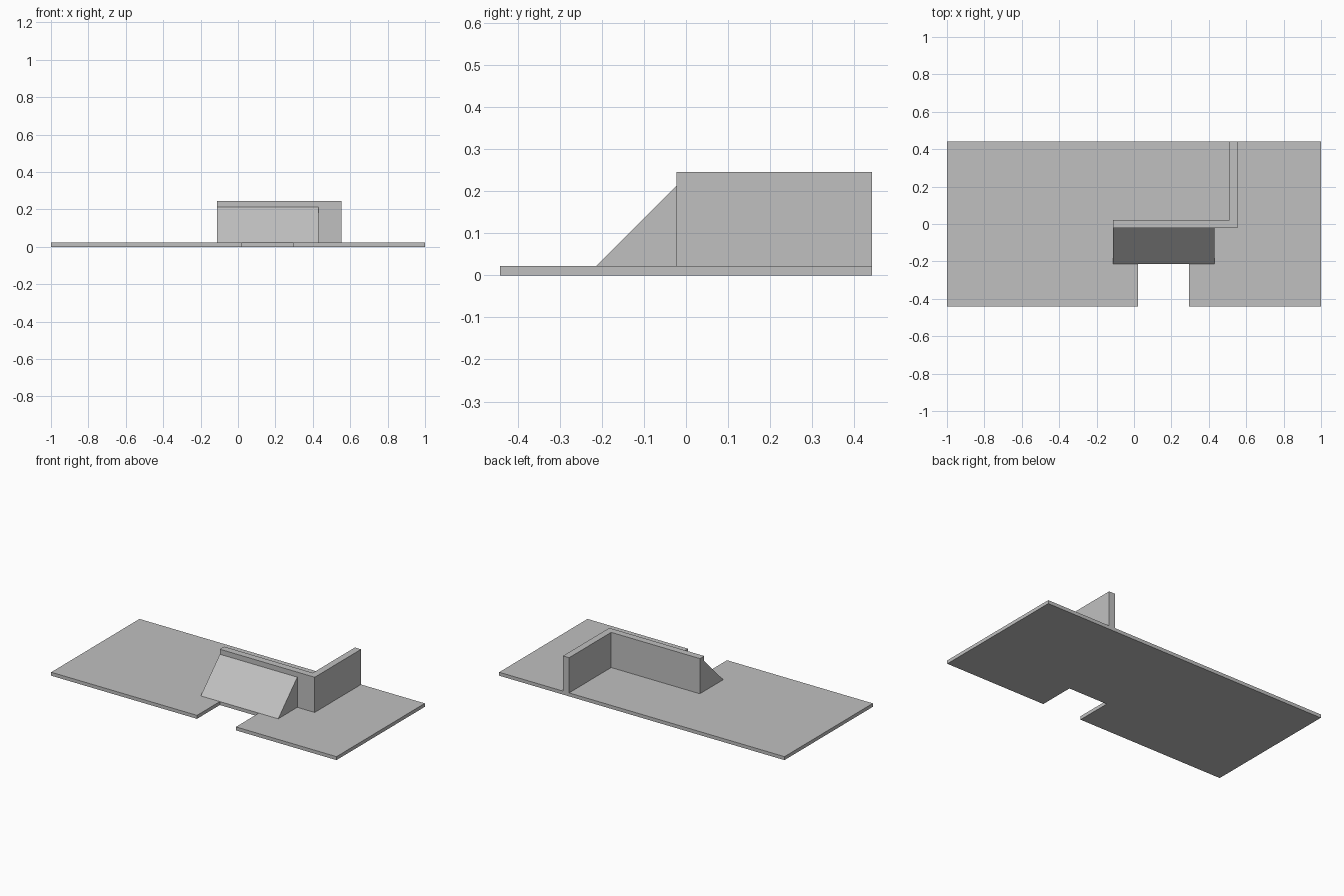
import bpy
import bmesh
from mathutils import Vector

cube = bpy.data.objects.get("Cube")
if cube:
    bpy.data.objects.remove(cube, do_unlink=True)

grey = bpy.data.materials.new("plain grey")
grey.use_nodes = True
colour = (0.53, 0.53, 0.53, 1)
grey.diffuse_color = colour
grey.node_tree.nodes["Principled BSDF"].inputs["Base Color"].default_value = colour


def prism(name, outline, push):
    """Extrude a flat outline along a vector into a closed solid."""
    bm = bmesh.new()
    face = bm.faces.new([bm.verts.new(p) for p in outline])
    moved = bmesh.ops.extrude_face_region(bm, geom=[face], use_keep_orig=True)["geom"]
    verts = [v for v in moved if isinstance(v, bmesh.types.BMVert)]
    bmesh.ops.translate(bm, verts=verts, vec=Vector(push))
    bmesh.ops.recalc_face_normals(bm, faces=bm.faces)
    mesh = bpy.data.meshes.new(name)
    bm.to_mesh(mesh)
    bm.free()
    mesh.materials.append(grey)
    obj = bpy.data.objects.new(name, mesh)
    bpy.context.collection.objects.link(obj)
    return obj


DEPTH = 0.442              # half depth of the base
BASE = 0.022               # base thickness
TOP = 0.245                # top of the walls
LEFT, RIGHT = -0.112, 0.553
FRONT, FOOT = -0.022, -0.213
WALL = 0.043               # wall thickness

# Base slab with a notch in the front edge
base = [(-1, -DEPTH), (0.022, -DEPTH), (0.022, FOOT), (0.295, FOOT),
        (0.295, -DEPTH), (1, -DEPTH), (1, DEPTH), (-1, DEPTH)]
prism("base_plate", [(x, y, 0) for x, y in base], (0, 0, BASE))

# L-shaped wall running along the middle and back to the rear edge
wall = [(LEFT, FRONT), (RIGHT, FRONT), (RIGHT, DEPTH), (RIGHT - WALL, DEPTH),
        (RIGHT - WALL, FRONT + WALL), (LEFT, FRONT + WALL)]
prism("corner_wall", [(x, y, BASE) for x, y in wall], (0, 0, TOP - BASE))

# Sloped wedge leaning on the front of the wall
wedge = [(FOOT, BASE), (FRONT, BASE), (FRONT, BASE + FRONT - FOOT)]
prism("ramp", [(LEFT, y, z) for y, z in wedge], (0.543, 0, 0))
